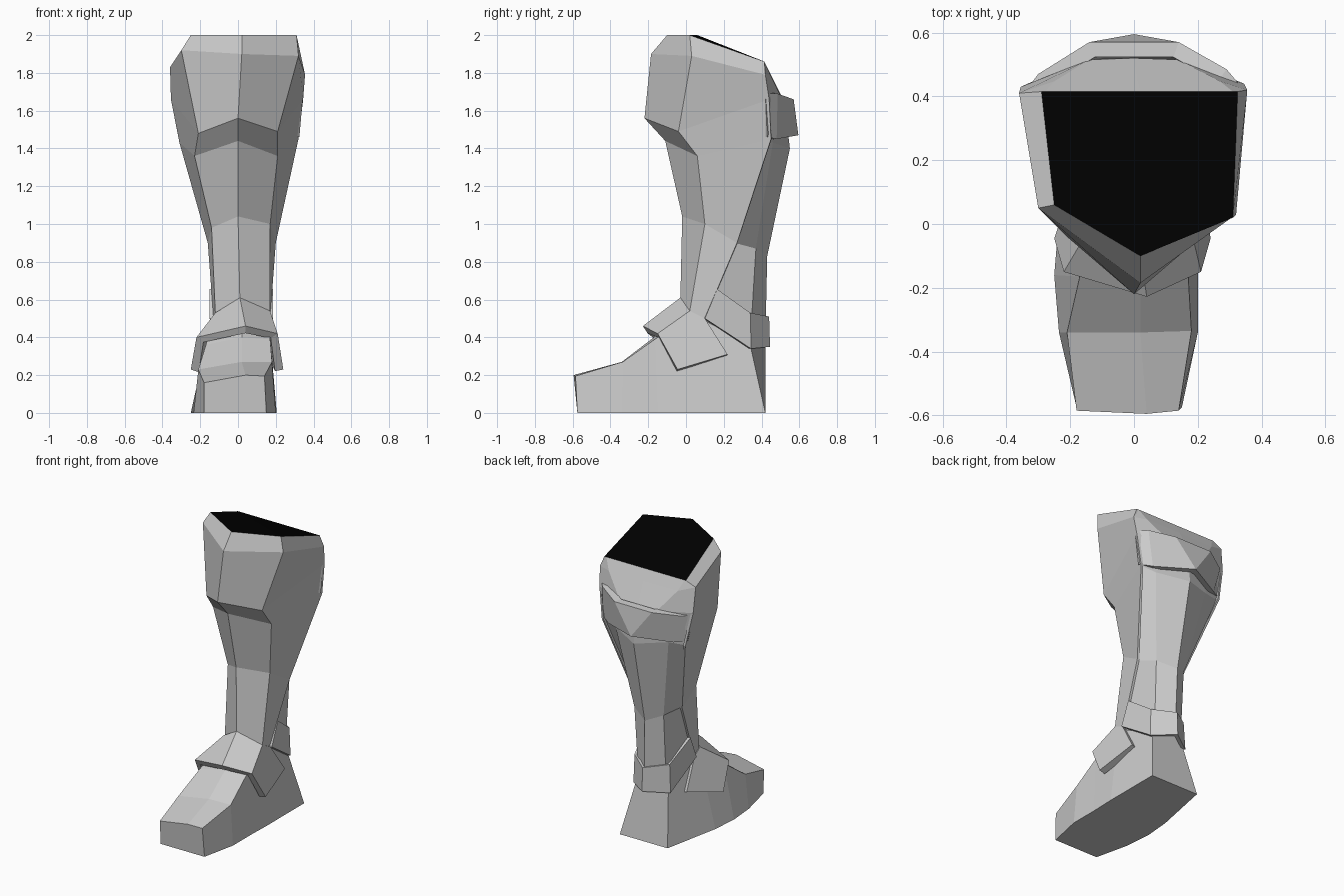
import bpy, bmesh
from mathutils import Vector

if "Cube" in bpy.data.objects:
    bpy.data.objects.remove(bpy.data.objects["Cube"], do_unlink=True)


def material(name, value):
    m = bpy.data.materials.new(name)
    m.use_nodes = True
    m.diffuse_color = (value, value, value, 1)
    m.node_tree.nodes["Principled BSDF"].inputs["Base Color"].default_value = (value, value, value, 1)
    return m


GREY = material("plate grey", 0.6)
BLACK = material("opening black", 0.0)


def build(name, verts, faces, mat=GREY, centre=(0, 0.2), thick=0.0):
    """Flat-shaded mesh with its faces turned away from a vertical axis."""
    bm = bmesh.new()
    vs = [bm.verts.new(v) for v in verts]
    for f in faces:
        bm.faces.new([vs[i] for i in f])
    bmesh.ops.recalc_face_normals(bm, faces=bm.faces)
    out = 0
    for f in bm.faces:
        c = f.calc_center_median() - Vector((centre[0], centre[1], 0))
        out += f.calc_area() * f.normal.dot(Vector((c.x, c.y, 0.3)))
    if out < 0:
        bmesh.ops.reverse_faces(bm, faces=bm.faces)
    me = bpy.data.meshes.new(name)
    bm.to_mesh(me)
    bm.free()
    me.materials.append(mat)
    ob = bpy.data.objects.new(name, me)
    bpy.context.collection.objects.link(ob)
    if thick:
        s = ob.modifiers.new("thickness", "SOLIDIFY")
        s.thickness, s.offset = thick, -1
    return ob


def loft(name, rows, closed=False, caps=False, **kw):
    """Skin of quads between rows that have equal point counts."""
    n = len(rows[0])
    faces = [(r * n + i, r * n + (i + 1) % n, (r + 1) * n + (i + 1) % n, (r + 1) * n + i)
             for r in range(len(rows) - 1) for i in range(n if closed else n - 1)]
    if caps:
        faces += [tuple(range(n)), tuple(range((len(rows) - 1) * n, len(rows) * n))]
    return build(name, [p for r in rows for p in r], faces, **kw)


# Shin plate: rear edge, front side, centre ridge, front side, rear edge
shin = [
    [(-.29, .415, 1.86), (-.25, .06, 2.0), (.02, -.10, 2.0), (.31, .02, 2.0), (.325, .415, 1.86)],
    [(-.36, .41, 1.83), (-.30, .05, 1.92), (.02, -.185, 1.90), (.32, .03, 1.89), (.355, .42, 1.79)],
    [(-.355, .43, 1.66), (-.21, -.04, 1.48), (.0, -.22, 1.56), (.21, -.04, 1.49), (.345, .44, 1.66)],
    [(-.31, .45, 1.43), (-.23, .06, 1.36), (.0, -.11, 1.44), (.21, .06, 1.36), (.32, .45, 1.45)],
    [(-.16, .27, .90), (-.14, .09, .98), (.0, -.02, 1.04), (.17, .10, 1.0), (.20, .27, .90)],
    [(-.13, .10, .50), (-.12, .03, .53), (.01, -.03, .60), (.17, .02, .54), (.17, .10, .50)],
]
loft("shin_plate", shin, thick=0.015)

# Dark opening at the top
build("top_opening", shin[0], [(0, 1, 2, 3), (0, 3, 4)], mat=BLACK)

# Calf: tucked under the rear edges of the shin plate, with a rear ridge
calf_mid = [
    [(-.28, .415, 1.86), (.02, .415, 1.86), (.31, .415, 1.86)],
    [(-.25, .447, 1.79), (.01, .45, 1.79), (.27, .447, 1.79)],
    [(-.14, .515, 1.65), (.0, .52, 1.65), (.14, .515, 1.65)],
    [(-.19, .46, 1.43), (.01, .55, 1.40), (.21, .46, 1.43)],
    [(-.09, .37, .87), (.01, .43, .83), (.13, .37, .87)],
    [(-.09, .34, .38), (.02, .42, .38), (.12, .34, .38)],
]
calf = []
for i, (s, mid) in enumerate(zip(shin, calf_mid)):
    t = 0.012 if i > 2 else 0
    l, r = s[0], s[4]
    calf.append([(l[0] + t, l[1] - t, l[2])] + mid + [(r[0] - t, r[1] - t, r[2])])
loft("calf", calf)

# Guard wrapped around the upper calf
build("calf_guard",
      [(-.345, .41, 1.64), (-.30, .47, 1.64), (-.14, .57, 1.66), (.14, .57, 1.66), (.29, .485, 1.69), (.345, .42, 1.69),
       (-.315, .43, 1.46), (-.24, .48, 1.45), (0, .595, 1.47), (.25, .48, 1.45), (.325, .43, 1.46)],
      [(0, 1, 7, 6), (1, 2, 8, 7), (2, 3, 8), (3, 4, 9, 8), (4, 5, 10, 9)], thick=0.05)

# Foot: left sole, left top, centre top, right top, right sole
foot = [
    [(-.18, -.575, 0), (-.18, -.585, .16), (.04, -.595, .20), (.14, -.585, .195), (.15, -.575, 0)],
    [(-.235, -.34, 0), (-.21, -.34, .23), (.02, -.34, .27), (.18, -.335, .27), (.20, -.34, 0)],
    [(-.25, -.16, 0), (-.17, -.165, .36), (.02, -.17, .40), (.17, -.165, .39), (.20, -.15, 0)],
    [(-.235, .02, 0), (-.12, .04, .52), (.02, -.01, .58), (.16, .04, .52), (.205, .02, 0)],
    [(-.155, .42, 0), (-.105, .34, .36), (.02, .42, .36), (.135, .34, .36), (.205, .42, 0)],
]
loft("foot", foot, closed=True, caps=True, centre=(0, -0.1))

# Ankle plate folded over the instep, with a wing on each side
build("ankle_plate",
      [(-.12, .02, .53), (.01, -.03, .61), (.17, .02, .54),
       (-.22, -.15, .40), (.04, -.228, .46), (.21, -.15, .42),
       (-.135, .10, .50), (-.16, .22, .31), (-.25, -.045, .23),
       (.175, .10, .50), (.20, .22, .31), (.24, -.045, .23)],
      [(0, 1, 4, 3), (1, 2, 5, 4), (0, 3, 8, 7, 6), (2, 9, 10, 11, 5)], centre=(0, 0.1), thick=0.045)

# Strap around the back of the ankle
loft("ankle_strap", [
    [(-.15, .165, .655), (-.115, .34, .53), (.02, .44, .51), (.15, .34, .53), (.185, .165, .655)],
    [(-.15, .10, .50), (-.125, .345, .34), (.02, .445, .35), (.155, .345, .34), (.185, .10, .50)],
], thick=0.03)
